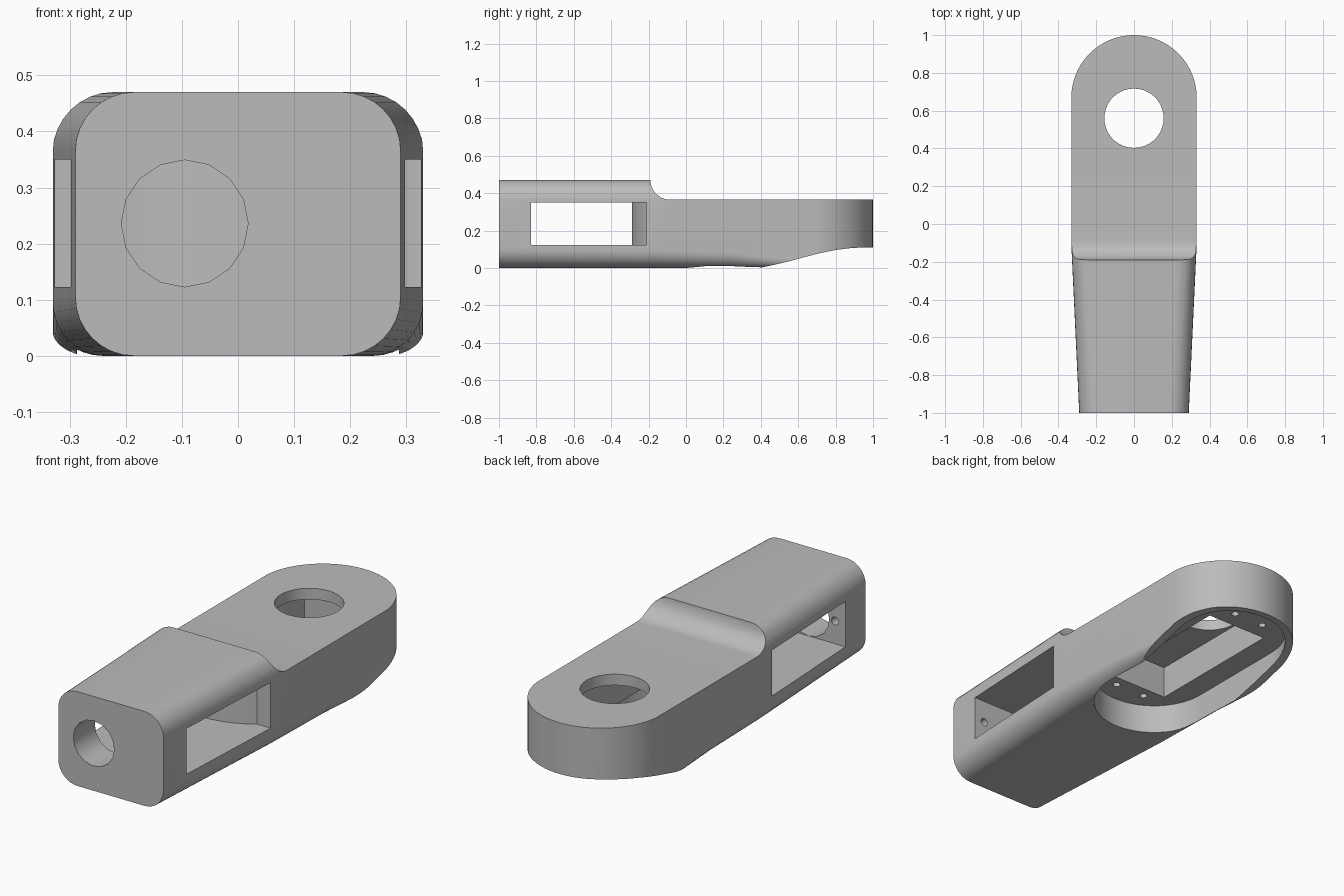
import bpy, bmesh
from math import sin, cos, pi

cube = bpy.data.objects.get("Cube")
if cube:
    bpy.data.objects.remove(cube, do_unlink=True)

grey = bpy.data.materials.new("matte grey")
grey.use_nodes = True
COLOUR = (0.5, 0.5, 0.5, 1)
grey.diffuse_color = COLOUR
grey.node_tree.nodes["Principled BSDF"].inputs["Base Color"].default_value = COLOUR


def loft(name, rings):
    """Closed solid through rings of equal point count."""
    bm = bmesh.new()
    loops = [[bm.verts.new(p) for p in ring] for ring in rings]
    n = len(loops[0])
    for a, b in zip(loops, loops[1:]):
        for i in range(n):
            j = (i + 1) % n
            bm.faces.new((a[i], a[j], b[j], b[i]))
    bm.faces.new(loops[0])
    bm.faces.new(loops[-1])
    bmesh.ops.recalc_face_normals(bm, faces=bm.faces)
    mesh = bpy.data.meshes.new(name)
    bm.to_mesh(mesh)
    bm.free()
    mesh.materials.append(grey)
    obj = bpy.data.objects.new(name, mesh)
    bpy.context.collection.objects.link(obj)
    return obj


def prism(name, pts, axis, lo, hi):
    """Extrude a 2D outline along an axis."""
    place = {"x": lambda p, d: (d, p[0], p[1]),
             "y": lambda p, d: (p[0], d, p[1]),
             "z": lambda p, d: (p[0], p[1], d)}[axis]
    return loft(name, [[place(p, d) for p in pts] for d in (lo, hi)])


def arc(cx, cy, r, start, end, n):
    return [(cx + r * cos(start + (end - start) * i / n),
             cy + r * sin(start + (end - start) * i / n)) for i in range(n + 1)]


def circle(cx, cy, r, n):
    return arc(cx, cy, r, 0, 2 * pi, n)[:-1]


def box(x, y0, y1):
    return [(-x, y0), (x, y0), (x, y1), (-x, y1)]


def combine(target, tool, operation="DIFFERENCE"):
    """Apply a boolean and discard the tool."""
    tool.hide_render = True
    mod = target.modifiers.new("cut", "BOOLEAN")
    mod.operation, mod.object, mod.solver = operation, tool, "EXACT"
    bpy.context.view_layer.objects.active = target
    bpy.ops.object.modifier_apply(modifier=mod.name)
    bpy.data.objects.remove(tool, do_unlink=True)


HEIGHT, DECK, WIDTH, ROUND = 0.47, 0.365, 0.33, 0.105


def section(y, w, low):
    """Rounded cross-section with its own lower corner radius."""
    top = HEIGHT - ROUND
    pts = (arc(w - ROUND, top, ROUND, 0, pi / 2, 8)
           + arc(ROUND - w, top, ROUND, pi / 2, pi, 8)
           + arc(low - w, low, low, pi, 1.5 * pi, 8)
           + arc(w - low, low, low, 1.5 * pi, 2 * pi, 8))
    return [(x, y, z) for x, z in pts]


# Tapered housing
body = loft("link_body", [section(-1, 0.29, ROUND), section(-0.15, WIDTH, 0.095),
                          section(0.25, WIDTH, 0.08), section(0.6, WIDTH, 0.04),
                          section(1.1, WIDTH, 0.04)])

# Stepped deck on top and rising underside
side = [(-1.2, -0.1), (0.25, -0.1), (0.34, -0.01), (0.45, 0.012), (0.55, 0.035),
        (0.63, 0.057), (0.72, 0.08), (0.8, 0.096), (0.88, 0.106), (0.95, 0.11),
        (1.2, 0.11), (1.2, DECK)]
side += arc(-0.085, HEIGHT, HEIGHT - DECK, 1.5 * pi, pi, 10)
side += [(-0.19, 0.6), (-1.2, 0.6)]
combine(body, prism("side_profile", side, "x", -0.6, 0.6), "INTERSECT")

# Round rear end
plan = [(-0.5, -1.2), (0.5, -1.2), (0.5, 0.668)]
plan += arc(0, 0.668, 0.332, 0, pi, 40) + [(-0.5, 0.668)]
combine(body, prism("plan_profile", plan, "z", -0.3, 0.8), "INTERSECT")

# Side window passage with a bulging back wall
window = prism("window_cutter", box(0.5, -0.83, -0.21), "z", 0.123, 0.35)
combine(window, prism("bulge", circle(0, 0.145, 0.435, 64), "z", 0, 0.6))
combine(body, window)

# Front cable hole and screw holes in the front wall
combine(body, prism("cable_hole", circle(-0.095, 0.236, 0.113, 16), "y", -1.1, -0.75))
for x in (-0.24, 0.24):
    combine(body, prism("wall_screw", circle(x, 0.236, 0.02, 14), "y", -0.93, -0.8))

# Recess underneath, motor pocket and shaft hole
recess = arc(0, 0.68, 0.287, 0, pi, 28) + arc(0, 0.15, 0.287, pi, 2 * pi, 28)
combine(body, prism("recess", recess, "z", -0.1, 0.147))
combine(body, prism("motor_pocket", box(0.168, 0.025, 0.765), "z", 0.1, 0.31))
combine(body, prism("shaft_hole", circle(0, 0.56, 0.157, 36), "z", 0.25, 0.5))

# Screw holes around the motor pocket
for x in (-0.084, 0.084):
    for y in (-0.03, 0.854):
        combine(body, prism("motor_screw", circle(x, y, 0.018, 14), "z", 0.1, 0.25))

bpy.ops.object.select_all(action="DESELECT")
body.select_set(True)
bpy.context.view_layer.objects.active = body
bpy.ops.object.shade_smooth_by_angle(angle=pi / 6)
